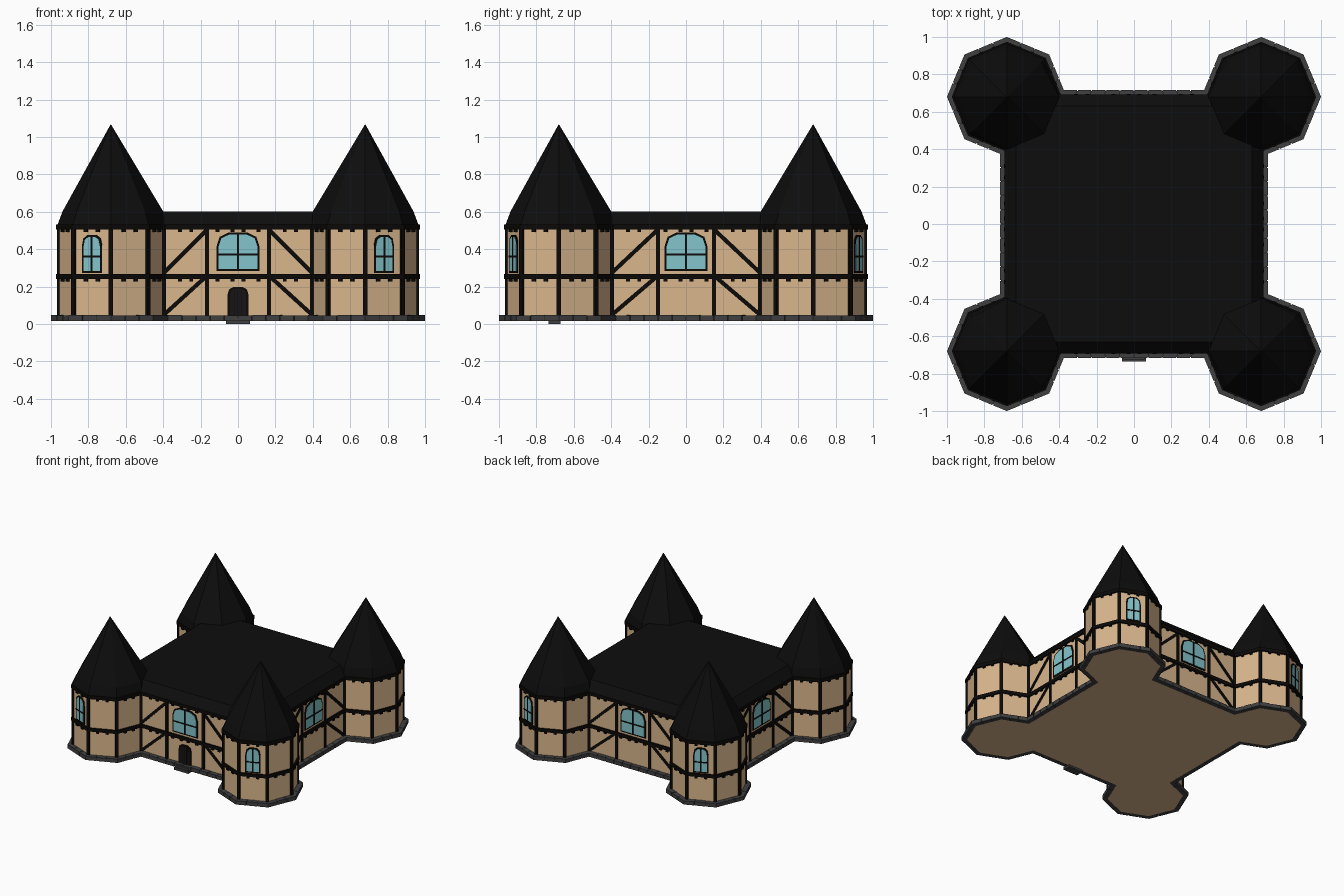
import bpy, bmesh, math, random
from mathutils import Matrix, Vector

if "Cube" in bpy.data.objects:
    bpy.data.objects.remove(bpy.data.objects["Cube"])

random.seed(4)
C, R = 0.68, 0.28                      # tower centre offset / tower radius
COS, TAN = math.cos(math.pi / 8), math.tan(math.pi / 8)
APO = R * COS


def material(name, rgb):
    m = bpy.data.materials.new(name)
    m.diffuse_color = (*rgb, 1)
    m.use_nodes = True
    m.node_tree.nodes["Principled BSDF"].inputs["Base Color"].default_value = m.diffuse_color
    return m


PLASTER = material("tan_plaster", (0.70, 0.47, 0.265))
TIMBER = material("dark_timber", (0.0035, 0.003, 0.0025))
ROOF = material("black_slate", (0.004, 0.004, 0.004))
STONE = material("grey_stone", (0.05, 0.05, 0.052))
MORTAR = material("dark_mortar", (0.015, 0.015, 0.015))
GLASS = material("pale_blue_glass", (0.23, 0.56, 0.61))
DOOR = material("door_wood", (0.008, 0.007, 0.007))


def finish(bm, name, mat):
    bmesh.ops.recalc_face_normals(bm, faces=bm.faces)
    me = bpy.data.meshes.new(name)
    bm.to_mesh(me)
    bm.free()
    me.materials.append(mat)
    ob = bpy.data.objects.new(name, me)
    bpy.context.collection.objects.link(ob)
    return ob


def loft(bm, rings):
    """Join rings of equal point count into a closed solid."""
    vs = [[bm.verts.new(p) for p in ring] for ring in rings]
    n = len(vs[0])
    for a, b in zip(vs, vs[1:]):
        for i in range(n):
            j = (i + 1) % n
            bm.faces.new((a[i], a[j], b[j], b[i]))
    bm.faces.new(vs[0][::-1])
    bm.faces.new(vs[-1])


def outline(d):
    """Plan of the house (square with octagonal corner towers), grown by d."""
    r = R + d / COS
    u = r - TAN * d
    quarter = [Vector((C + d, C - u))]
    for a in (-45, 0, 45, 90, 135):
        t = math.radians(a)
        quarter.append(Vector((C + r * math.cos(t), C + r * math.sin(t))))
    quarter.append(Vector((C - u, C + d)))
    return [Matrix.Rotation(k * math.pi / 2, 2) @ p for k in range(4) for p in quarter]


def slab(name, d, z0, z1, mat):
    bm = bmesh.new()
    loft(bm, [[(p.x, p.y, z) for p in outline(d)] for z in (z0, z1)])
    return finish(bm, name, mat)


def frame(origin, deg):
    """Wall frame: local axes are along the wall, up, outward."""
    t = math.radians(deg)
    n = Vector((math.cos(t), math.sin(t), 0))
    s = Vector((-n.y, n.x, 0))
    m = Matrix((s, Vector((0, 0, 1)), n)).transposed().to_4x4()
    m.translation = (origin[0], origin[1], 0)
    return m


def plate(bm, f, pts, w1, w0=-0.01):
    loft(bm, [[f @ Vector((u, z, w)) for u, z in pts] for w in (w0, w1)])


def rect(u0, u1, z0, z1):
    return [(u0, z0), (u1, z0), (u1, z1), (u0, z1)]


def beam(a, b, w=0.022):
    a, b = Vector(a), Vector(b)
    n = (b - a).normalized().orthogonal() * w / 2
    return [a + n, b + n, b - n, a - n]


def arch(w, z0, z1, rise, inset=0.0):
    h, zs = w / 2 - inset, z1 - rise
    pts = [(-h, z0 + inset), (h, z0 + inset)]
    for i in range(6):
        t = math.pi * i / 5
        c = math.cos(t)
        pts.append((h * math.copysign(abs(c) ** 0.7, c),
                    zs + (rise - inset) * max(0, math.sin(t)) ** 0.8))
    return pts


# Walls, horizontal beams, mortar behind the stone footing
slab("walls", 0, 0.016, 0.54, PLASTER)
slab("middle_beam", 0.013, 0.24, 0.266, TIMBER)
slab("eaves_beam", 0.013, 0.505, 0.532, TIMBER)
slab("footing_core", 0.031, 0.018, 0.044, MORTAR)

# Stone footing blocks along every side of the plan
bm = bmesh.new()
inner, outer = outline(0.0), outline(0.037)
for i in range(28):
    j = (i + 1) % 28
    n = max(3, round((outer[j] - outer[i]).length / 0.075))
    for k in range(n):
        g = 0.03
        t0 = k / n + (g / n if k else 0)
        t1 = (k + 1) / n - (g / n if k < n - 1 else 0)
        top = 0.048 - random.uniform(0, 0.003)
        q = [inner[i].lerp(inner[j], t0), outer[i].lerp(outer[j], t0),
             outer[i].lerp(outer[j], t1), inner[i].lerp(inner[j], t1)]
        loft(bm, [[(p.x, p.y, z) for p in q] for z in (0.016, top)])
finish(bm, "stone_footing", STONE)

# Wall frames: four long walls and six open faces on each tower
walls = [(a, frame((C * math.cos(math.radians(a)), C * math.sin(math.radians(a))), a))
         for a in (-90, 0, 90, 180)]
faces = []
for k in range(4):
    t = math.radians(45 + 90 * k)
    cx, cy = math.copysign(C, math.cos(t)), math.copysign(C, math.sin(t))
    for i in range(6):
        a = -67.5 + 45 * i + 90 * k
        r = math.radians(a)
        faces.append((r, frame((cx + APO * math.cos(r), cy + APO * math.sin(r)), a)))

# Posts at every corner, wall posts and diagonal braces
posts, braces, pegs = bmesh.new(), bmesh.new(), bmesh.new()
for p, q in zip(outline(0), outline(0.005)):
    o = (q - p).normalized()
    plate(posts, frame(p, math.degrees(math.atan2(o.y, o.x))),
          rect(-0.012, 0.012, 0.04, 0.52), 0.008, -0.015)
for a, f in walls:
    x = 0.165 if a == -90 else 0.15
    for s in (-1, 1):
        plate(posts, f, rect(s * x - 0.011, s * x + 0.011, 0.04, 0.52), 0.008)
        plate(braces, f, beam((s * 0.395, 0.275), (s * x, 0.505)), 0.007)
        plate(braces, f, beam((s * 0.395, 0.05), (s * (x + 0.01), 0.25)), 0.007)
        for u in (0.03, 0.11, 0.25, 0.31):
            for z in (0.24, 0.505):
                plate(pegs, f, rect(s * u - 0.01, s * u + 0.01, z - 0.012, z + 0.005), 0.015)
for r, f in faces:
    for u in (-0.035, 0.035):
        for z in (0.24, 0.505):
            plate(pegs, f, rect(u - 0.01, u + 0.01, z - 0.012, z + 0.005), 0.015)
finish(posts, "posts", TIMBER)
finish(braces, "diagonal_braces", TIMBER)
finish(pegs, "beam_ends", TIMBER)

# Arched windows: one per long wall, one per tower
frames, panes, bars = bmesh.new(), bmesh.new(), bmesh.new()


def window(f, w, z0, z1, rise, bar_z):
    plate(frames, f, arch(w, z0, z1, rise), 0.006)
    plate(panes, f, arch(w, z0, z1, rise, 0.011), 0.008)
    plate(bars, f, rect(-0.005, 0.005, z0 + 0.005, z1 - 0.005), 0.011)
    plate(bars, f, rect(-w / 2 + 0.005, w / 2 - 0.005, bar_z - 0.005, bar_z + 0.005), 0.0105)


for a, f in walls:
    window(f, 0.228, 0.282, 0.492, 0.075, 0.372)
for r, f in faces:
    if abs(abs(math.sin(r)) - COS) < 0.01 and math.cos(r) * f.translation.x > 0 \
            and math.sin(r) * f.translation.y > 0 and abs(f.translation.x) > C:
        window(f, 0.115, 0.272, 0.478, 0.06, 0.36)
finish(frames, "window_frames", TIMBER)
finish(panes, "window_panes", GLASS)
finish(bars, "window_bars", TIMBER)

# Arched front door with planks, and its step
front = walls[0][1]
bm = bmesh.new()
plate(bm, front, arch(0.112, 0.03, 0.2, 0.045), 0.008)
finish(bm, "door_frame", TIMBER)
bm = bmesh.new()
plate(bm, front, arch(0.112, 0.03, 0.2, 0.045, 0.012), 0.011)
finish(bm, "door", DOOR)
bm = bmesh.new()
for u in (-0.02, 0, 0.02):
    plate(bm, front, rect(u - 0.0015, u + 0.0015, 0.04, 0.185), 0.013)
finish(bm, "door_plank_lines", TIMBER)
bm = bmesh.new()
plate(bm, front, rect(-0.065, 0.065, 0.0, 0.02), 0.055)
plate(bm, front, rect(-0.055, 0.055, 0.015, 0.035), 0.045)
finish(bm, "door_step", STONE)

# Main roof: shallow sloped edge with a flat top
bm = bmesh.new()
loft(bm, [[(x * h, y * h, z) for x, y in ((-1, -1), (1, -1), (1, 1), (-1, 1))]
          for h, z in ((0.693, 0.53), (0.63, 0.602))])
finish(bm, "main_roof", ROOF)

# Tower roofs: eight-sided spires, steeper skirt on the outer sides
for sx in (-1, 1):
    for sy in (-1, 1):
        bm = bmesh.new()
        rings = [[], [], []]
        for i in range(8):
            t = i * math.pi / 4
            c, s = math.cos(t), math.sin(t)
            mid = 0.28 if c * sx + s * sy < -0.5 else 0.258
            for ring, (r, z) in zip(rings, ((0.285, 0.53), (mid, 0.602), (0.001, 1.067))):
                ring.append((sx * C + r * c, sy * C + r * s, z))
        loft(bm, rings)
        finish(bm, "tower_roof", ROOF)
